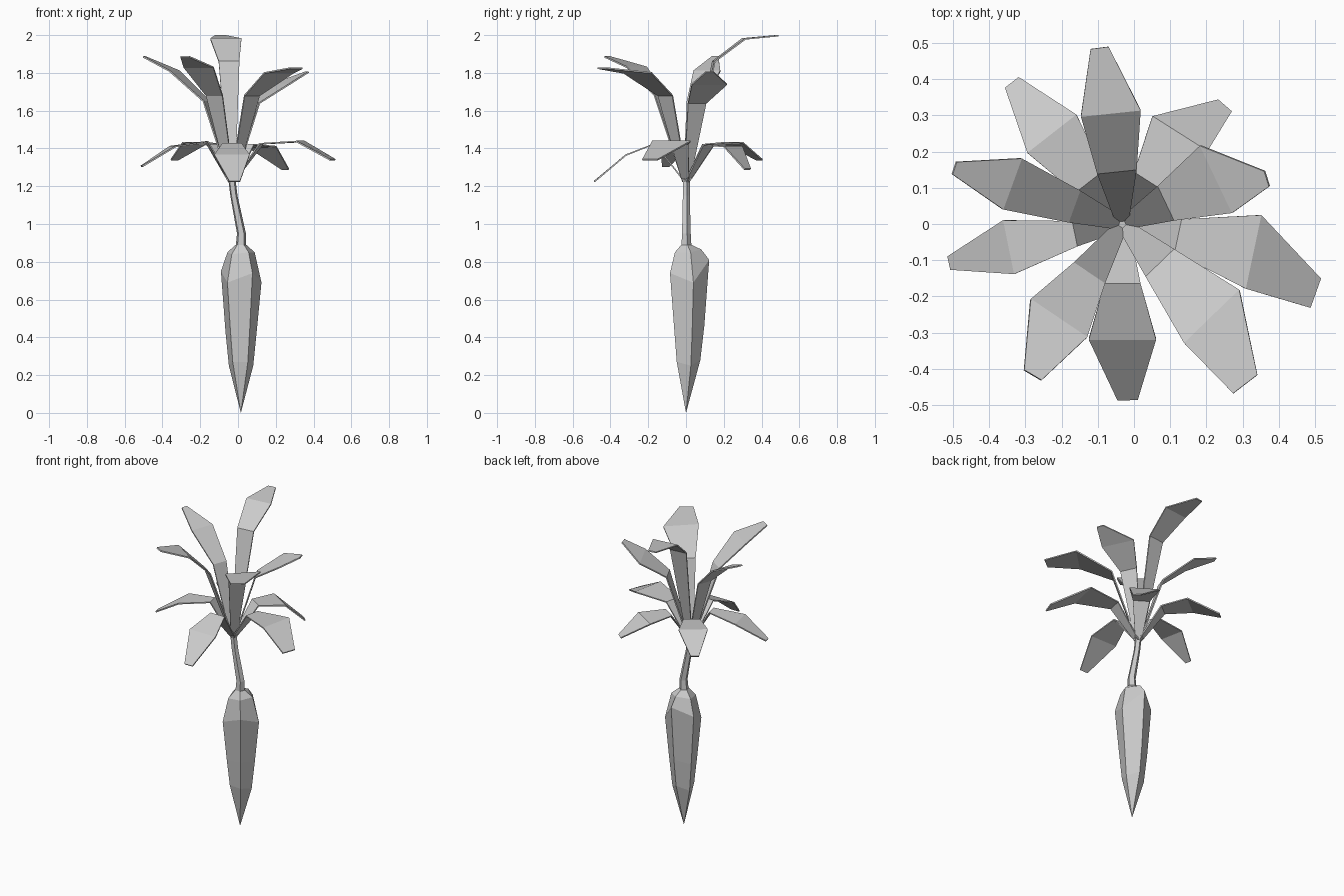
import bpy
from math import sin, cos, radians


def make(name, verts, faces):
    mesh = bpy.data.meshes.new(name)
    mesh.from_pydata(verts, [], faces)
    mesh.update()
    obj = bpy.data.objects.new(name, mesh)
    bpy.context.collection.objects.link(obj)
    return obj


def tube(name, rings, tip=None):
    """Five-sided tube; each ring is (x, y, radius, five heights)."""
    verts, faces = [], []
    for x, y, r, heights in rings:
        for i, z in enumerate(heights):
            a = radians(15 + 72 * i)
            verts.append((x + r * cos(a), y + r * sin(a), z))
    for k in range(len(rings) - 1):
        for i in range(5):
            j = (i + 1) % 5
            faces.append((k * 5 + i, k * 5 + j, k * 5 + 5 + j, k * 5 + 5 + i))
    top = (len(rings) - 1) * 5
    faces.append(tuple(range(top, top + 5)))
    if tip:
        verts.append(tip)
        faces += [(len(verts) - 1, (i + 1) % 5, i) for i in range(5)]
    else:
        faces.append((4, 3, 2, 1, 0))
    return make(name, verts, faces)


# Root: tapered pentagon with an uneven shoulder
tube("root", [
    (0.015, 0.008, 0.068, (0.25, 0.28, 0.25, 0.27, 0.27)),
    (0.015, 0.010, 0.087, (0.43, 0.46, 0.43, 0.43, 0.45)),
    (0.015, 0.010, 0.113, (0.69, 0.81, 0.75, 0.69, 0.74)),
    (0.015, 0.005, 0.076, (0.85, 0.865, 0.85, 0.84, 0.85)),
    (0.015, 0.000, 0.030, (0.89,) * 5),
], tip=(0.015, 0, 0))

# Stem: thin and leaning slightly
tube("stem", [(x, 0, r, (z,) * 5) for x, z, r in
              ((0.015, 0.88, 0.029), (0.018, 0.95, 0.025),
               (-0.022, 1.15, 0.02), (-0.033, 1.24, 0.02))])


def leaf(name, az, az_tip, *sections):
    """Bent strip; each section is (distance from stem, height, half width)."""
    verts = []
    rows = [(az, (0.008, 1.225, 0.018)), (az, sections[0]),
            (az, sections[1]), (az_tip, sections[2])]
    for angle, (r, z, w) in rows:
        a = radians(angle)
        for s in (-1, 1):
            verts.append((-0.032 + r * cos(a) - s * w * sin(a),
                          r * sin(a) + s * w * cos(a), z))
    obj = make(name, verts, [(2 * i, 2 * i + 2, 2 * i + 3, 2 * i + 1) for i in range(3)])
    mod = obj.modifiers.new("thickness", 'SOLIDIFY')
    mod.thickness = 0.008
    mod.offset = 0


# Upper leaves: steep and rising to the tip
leaf("upper_leaf_back", 96, 97.4, (.148, 1.86, .055), (.308, 1.98, .083), (.491, 1.997, .025))
leaf("upper_leaf_left", 160, 161.6, (.144, 1.65, .047), (.325, 1.81, .075), (.49, 1.885, .018))
leaf("upper_leaf_front_left", 236, 239.3, (.166, 1.68, .052), (.315, 1.83, .094), (.486, 1.885, .028))
leaf("upper_leaf_front_right", -46, -52.5, (.152, 1.68, .055), (.356, 1.80, .106), (.558, 1.825, .042))
leaf("upper_leaf_right", 25.5, 17.4, (.136, 1.64, .053), (.288, 1.74, .103), (.419, 1.805, .022))

# Lower leaves: arching outwards with drooping tips
leaf("lower_leaf_back_right", 57.5, 49.1, (.14, 1.42, .05), (.295, 1.41, .09), (.431, 1.29, .025))
leaf("lower_leaf_right", -12, -19.7, (.159, 1.425, .047), (.37, 1.437, .104), (.566, 1.34, .043))
leaf("lower_leaf_front", 270, 271.7, (.165, 1.425, .05), (.318, 1.365, .093), (.485, 1.225, .028))
leaf("lower_leaf_left", 191.5, 192.7, (.136, 1.435, .036), (.32, 1.41, .076), (.49, 1.305, .019))
leaf("lower_leaf_back_left", 128, 128, (.15, 1.42, .05), (.316, 1.43, .086), (.495, 1.34, .024))
